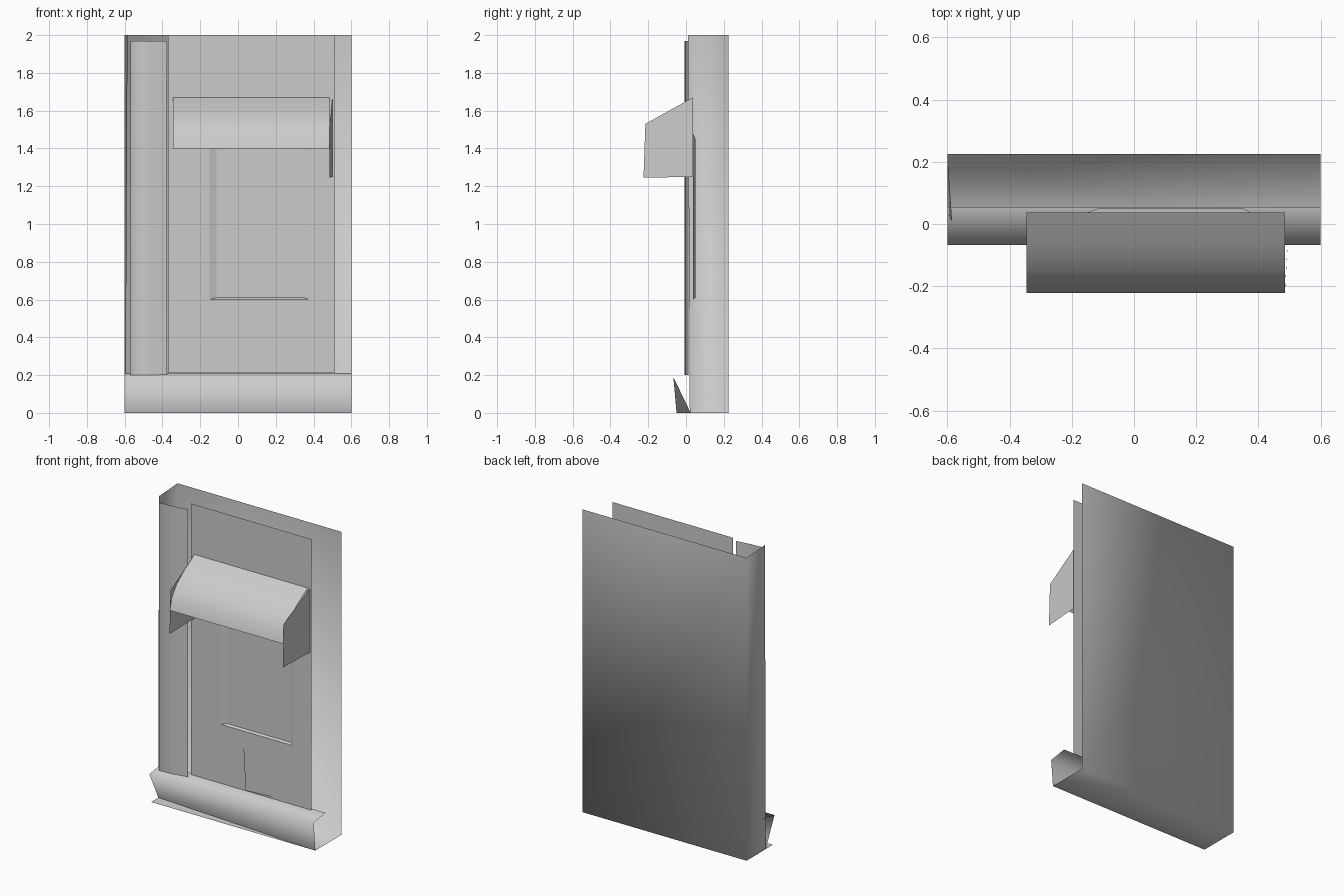
import bpy

if "Cube" in bpy.data.objects:
    bpy.data.objects.remove(bpy.data.objects["Cube"])


def sheet(name, verts, faces, smooth=True):
    """Open thin surface made from a few corner points."""
    me = bpy.data.meshes.new(name)
    me.from_pydata(verts, [], faces)
    me.update()
    for p in me.polygons:
        p.use_smooth = smooth
    ob = bpy.data.objects.new(name, me)
    bpy.context.collection.objects.link(ob)
    return ob


def rect(x0, x1, z0, z1, y):
    return [(x0, y, z0), (x1, y, z0), (x1, y, z1), (x0, y, z1)]


def ring(a, b):
    """Faces bridging two four-point loops."""
    return [(a + i, a + (i + 1) % 4, b + (i + 1) % 4, b + i) for i in range(4)]


# Shell: back wall, left wall and floor, open on top and right
sheet("back_shell",
      [(-.6, .225, 0), (.6, .225, 0), (.6, .225, 2), (-.6, .225, 2),
       (-.585, .01, 2), (-.595, .02, 0), (-.6, -.05, 0), (.6, -.05, 0)],
      [(1, 0, 3, 2), (0, 5, 4, 3), (0, 1, 7, 6)])

# Front wall with a window opening
sheet("front_wall",
      rect(-.37, .512, .21, 2, .037) + rect(-.15, .375, .6, 1.48, .037),
      ring(0, 4))

# Window reveal and pane
sheet("window_frame",
      rect(-.15, .375, .6, 1.48, .037) + rect(-.115, .35, .61, 1.45, .05),
      ring(0, 4), False)
sheet("window_pane", rect(-.115, .35, .61, 1.45, .05), [(0, 1, 2, 3)], False)

# Twisted step along the foot
sheet("base_step",
      [(-.6, .025, 0), (.6, -.05, 0), (.6, -.067, .19), (-.6, -.067, .19),
       (.6, .055, .21), (-.6, .055, .21)],
      [(0, 1, 2, 3), (3, 2, 4, 5)])

# Narrow strip beside the front wall
z0, z1 = .2, 1.97
sheet("side_strip",
      [(x, y, z) for x, y in [(-.57, .004), (-.57, -.008), (-.47, -.002), (-.375, .012)]
       for z in (z0, z1)],
      [(2 * i, 2 * i + 2, 2 * i + 3, 2 * i + 1) for i in range(3)])

# Small patch under the window
sheet("lower_patch",
      [(.035, .03, .215), (.225, .03, .225), (.225, .03, .48), (.02, .03, .485)],
      [(0, 1, 2, 3)], False)

# Awning hood: curved roof and two side cheeks
profile = [(.037, 1.67), (-.07, 1.607), (-.15, 1.545), (-.2, 1.478), (-.222, 1.4)]
sheet("awning_roof",
      [(x, y, z) for y, z in profile for x in (-.345, .485)],
      [(2 * i, 2 * i + 2, 2 * i + 3, 2 * i + 1) for i in range(4)])
for side, xf, xb in (("left", -.343, -.343), ("right", .485, .5)):
    sheet("awning_cheek_" + side,
          [(xb, .037, 1.25), (xf, -.225, 1.245), (xf, -.215, 1.53), (xb, .037, 1.67)],
          [(0, 1, 2, 3)], False)
